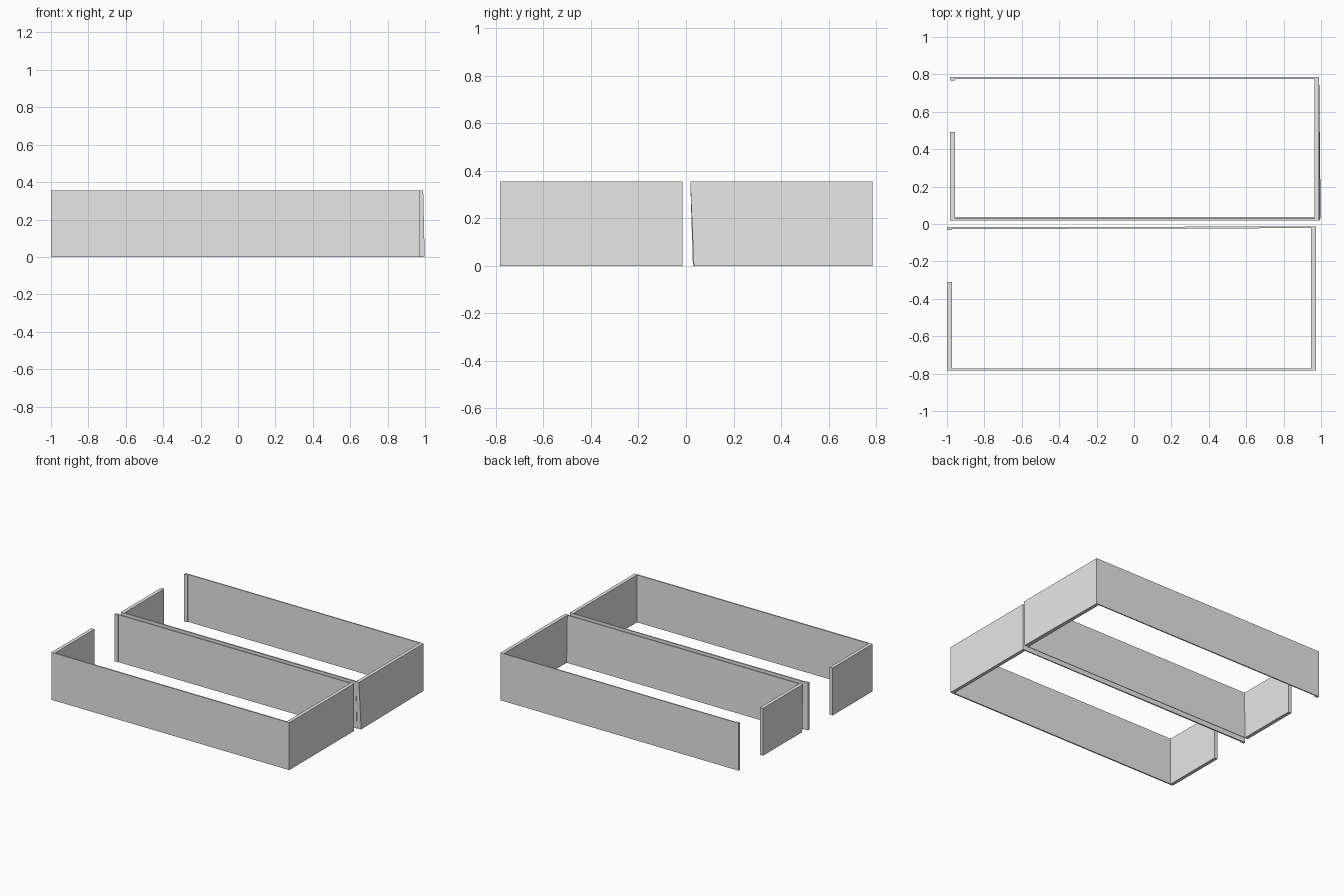
import bpy

if "Cube" in bpy.data.objects:
    bpy.data.objects.remove(bpy.data.objects["Cube"])

H = 0.355  # wall height

grey = bpy.data.materials.new("light_grey")
grey.diffuse_color = (0.8, 0.8, 0.8, 1)
grey.use_nodes = True
grey.node_tree.nodes["Principled BSDF"].inputs["Base Color"].default_value = grey.diffuse_color


def wall(name, bottom, top=None):
    """Upright wall from a counter-clockwise floor outline; top outline may differ."""
    top = top or bottom
    n = len(bottom)
    verts = [(x, y, 0) for x, y in bottom] + [(x, y, H) for x, y in top]
    faces = [tuple(reversed(range(n))), tuple(range(n, 2 * n))]
    faces += [(i, (i + 1) % n, n + (i + 1) % n, n + i) for i in range(n)]
    mesh = bpy.data.meshes.new(name)
    mesh.from_pydata(verts, [], faces)
    mesh.materials.append(grey)
    obj = bpy.data.objects.new(name, mesh)
    bpy.context.collection.objects.link(obj)
    return obj


def rect(x0, x1, y0, y1):
    return [(x0, y0), (x1, y0), (x1, y1), (x0, y1)]


# Front enclosure, with an opening in its left side
wall("front_room_front_wall", rect(-0.974, 0.947, -0.783, -0.773))
wall("front_room_left_wall", rect(-1.0, -0.974, -0.783, -0.309))
wall("front_room_right_wall", rect(0.947, 0.973, -0.783, -0.014))
# Back wall thickens slightly toward the left end
wall("front_room_back_wall",
     [(-0.974, -0.027), (0.947, -0.022), (0.947, -0.014), (-0.974, -0.016)])
wall("front_room_left_stub", rect(-1.0, -0.974, -0.032, -0.016))

# Back enclosure: its front wall leans inward at the foot
wall("back_room_front_wall",
     rect(-0.957, 0.966, 0.029, 0.034),
     rect(-0.957, 0.964, 0.018, 0.029))
wall("back_room_left_wall",
     rect(-0.984, -0.957, 0.029, 0.493),
     rect(-0.984, -0.957, 0.018, 0.493))
wall("back_room_right_wall",
     [(0.966, 0.033), (0.998, 0.033), (0.990, 0.785), (0.964, 0.785)],
     rect(0.964, 0.990, 0.018, 0.785))
wall("back_room_back_wall", rect(-0.957, 0.964, 0.776, 0.785))
wall("back_room_left_stub", rect(-0.984, -0.957, 0.767, 0.785))
